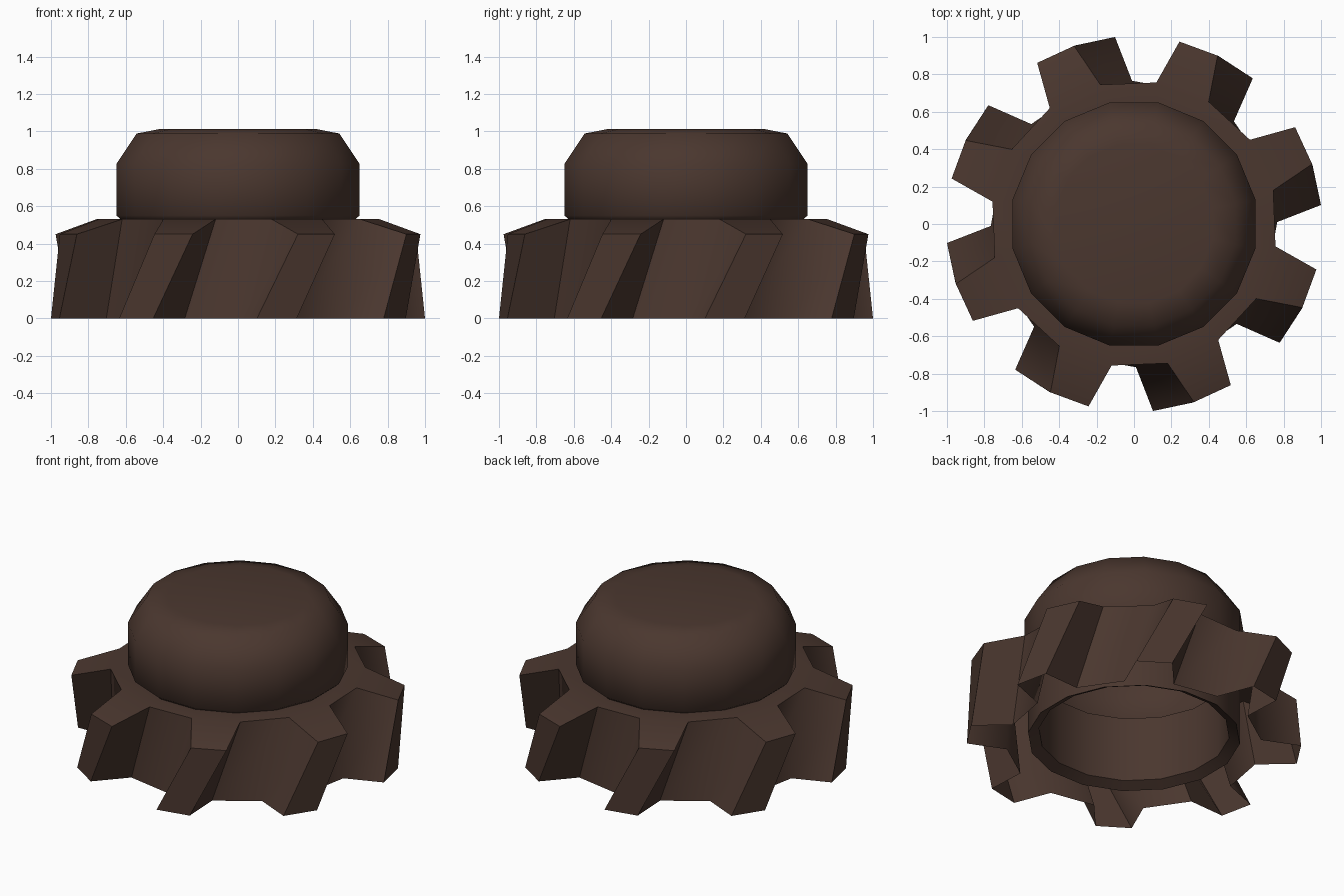
import bpy, bmesh, math

cube = bpy.data.objects.get("Cube")
if cube:
    bpy.data.objects.remove(cube, do_unlink=True)

COLOR = (0.069, 0.038, 0.028, 1.0)
mat = bpy.data.materials.new("dark brown")
mat.use_nodes = True
mat.diffuse_color = COLOR
bsdf = next(n for n in mat.node_tree.nodes if n.type == 'BSDF_PRINCIPLED')
bsdf.inputs["Base Color"].default_value = COLOR


def polar(bm, r, degrees, z):
    a = math.radians(degrees)
    return bm.verts.new((r * math.cos(a), r * math.sin(a), z))


def ring16(bm, r, z):
    return [polar(bm, r, 11.25 + 22.5 * i, z) for i in range(16)]


def bridge(bm, low, high):
    n = len(low)
    for i in range(n):
        j = (i + 1) % n
        bm.faces.new((low[i], low[j], high[j], high[i]))


def finish(bm, name, angle):
    bmesh.ops.recalc_face_normals(bm, faces=bm.faces)
    mesh = bpy.data.meshes.new(name)
    bm.to_mesh(mesh)
    bm.free()
    mesh.materials.append(mat)
    obj = bpy.data.objects.new(name, mesh)
    bpy.context.collection.objects.link(obj)
    bpy.ops.object.select_all(action='DESELECT')
    obj.select_set(True)
    bpy.context.view_layer.objects.active = obj
    bpy.ops.object.shade_smooth_by_angle(angle=math.radians(angle))


# Twisted gear shell, open below: each tooth leans counter-clockwise upwards
TEETH, STEP = 8, 45
R_TIP, R_ROOT = 1.005, 0.766
BASE_ANGLE, TOP_ANGLE = 12.0, 24.8
HALF_TIP, HALF_ROOT = 6.2, 11.2


def outline(bm, centre, z_tip, z_root):
    ring = []
    for t in range(TEETH):
        c = centre + t * STEP
        ring += [polar(bm, R_ROOT, c - HALF_ROOT, z_root),
                 polar(bm, R_TIP, c - HALF_TIP, z_tip),
                 polar(bm, R_TIP, c + HALF_TIP, z_tip),
                 polar(bm, R_ROOT, c + HALF_ROOT, z_root)]
    return ring


bm = bmesh.new()
base = outline(bm, BASE_ANGLE, 0.0, 0.0)
top = outline(bm, TOP_ANGLE, 0.45, 0.53)
bridge(bm, base, top)

# Sloping tooth tops and the flat collar inside them
for t in range(TEETH):
    bm.faces.new(top[4 * t:4 * t + 4])
bridge(bm, [v for i, v in enumerate(top) if i % 4 in (0, 3)], ring16(bm, 0.64, 0.53))
finish(bm, "gear_shell", 60)

# Sleeve inside the shell, with a chamfered mouth
bm = bmesh.new()
rings = [ring16(bm, r, z) for r, z in
         ((0.64, 0.53), (0.64, 0.045), (0.575, 0.08), (0.575, 0.51))]
for a, b in zip(rings, rings[1:] + rings[:1]):
    bridge(bm, a, b)
finish(bm, "inner_sleeve", 30)

# Rounded sixteen-sided cap, hollow below
bm = bmesh.new()
profile = [(0.64, 0.53), (0.663, 0.55), (0.663, 0.825), (0.553, 0.988), (0.428, 1.012)]
rings = [ring16(bm, r, z) for r, z in profile]
for low, high in zip(rings, rings[1:]):
    bridge(bm, low, high)
bm.faces.new(rings[-1])
finish(bm, "rounded_cap", 52)
